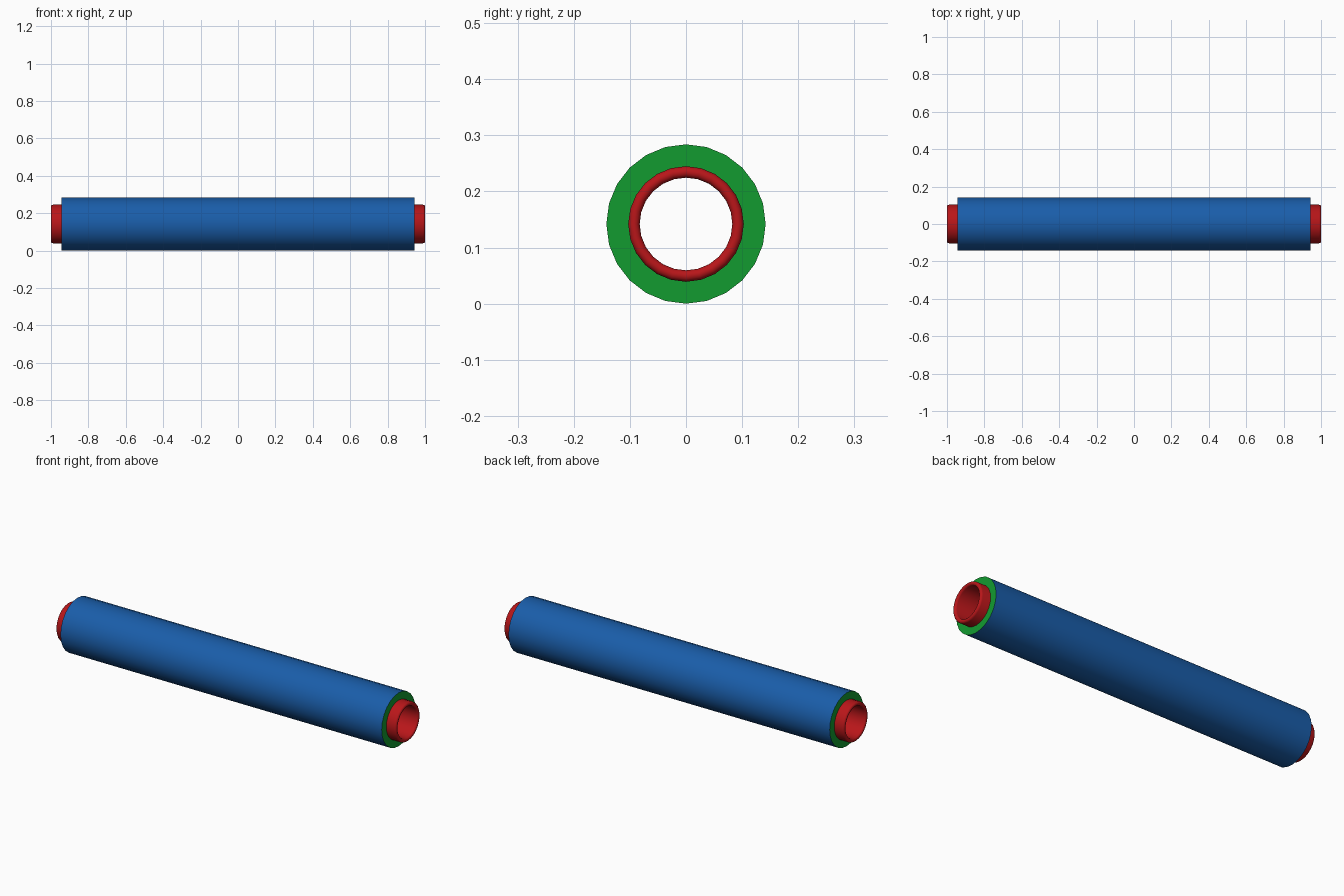
import bpy, bmesh
from math import sin, cos, pi, radians

if "Cube" in bpy.data.objects:
    bpy.data.objects.remove(bpy.data.objects["Cube"])

SIDES = 24
AXIS_Z = 0.142


def material(name, colour):
    m = bpy.data.materials.new(name)
    m.diffuse_color = colour
    m.use_nodes = True
    m.node_tree.nodes["Principled BSDF"].inputs["Base Color"].default_value = m.diffuse_color
    return m


def revolve(name, profile, mats, mat_ids):
    """Spin a closed (x, radius) profile about the roll's long axis."""
    bm = bmesh.new()
    rings = []
    for k in range(SIDES):
        a = 2 * pi * k / SIDES
        rings.append([bm.verts.new((x, r * sin(a), r * cos(a))) for x, r in profile])
    n = len(profile)
    for k in range(SIDES):
        p, q = rings[k], rings[(k + 1) % SIDES]
        for i in range(n):
            j = (i + 1) % n
            f = bm.faces.new((p[i], p[j], q[j], q[i]))
            f.material_index = mat_ids[i]
    bmesh.ops.recalc_face_normals(bm, faces=bm.faces)
    me = bpy.data.meshes.new(name)
    bm.to_mesh(me)
    bm.free()
    for m in mats:
        me.materials.append(m)
    ob = bpy.data.objects.new(name, me)
    ob.location.z = AXIS_Z
    bpy.context.collection.objects.link(ob)
    bpy.context.view_layer.objects.active = ob
    ob.select_set(True)
    bpy.ops.object.shade_smooth_by_angle(angle=radians(40))
    ob.select_set(False)
    return ob


red = material("red", (0.48, 0.008, 0.01, 1))
blue = material("blue", (0.01, 0.11, 0.40, 1))
green = material("green", (0.006, 0.33, 0.03, 1))

# Inner tube with rounded lips at both ends
lip, mid = 0.0102, 0.0928
tube = []
for side in (1, -1):
    for s in range(7):
        a = pi / 2 - pi * s / 6
        tube.append((side * (1 - lip + lip * cos(a)), mid + side * lip * sin(a)))
revolve("inner_tube", tube, [red], [0] * len(tube))

# Outer sleeve: blue outside, green ends
half, outer, bore = 0.944, 0.142, 0.103
sleeve = [(-half, outer), (half, outer), (half, bore), (-half, bore)]
revolve("outer_sleeve", sleeve, [blue, green], [0, 1, 1, 1])
